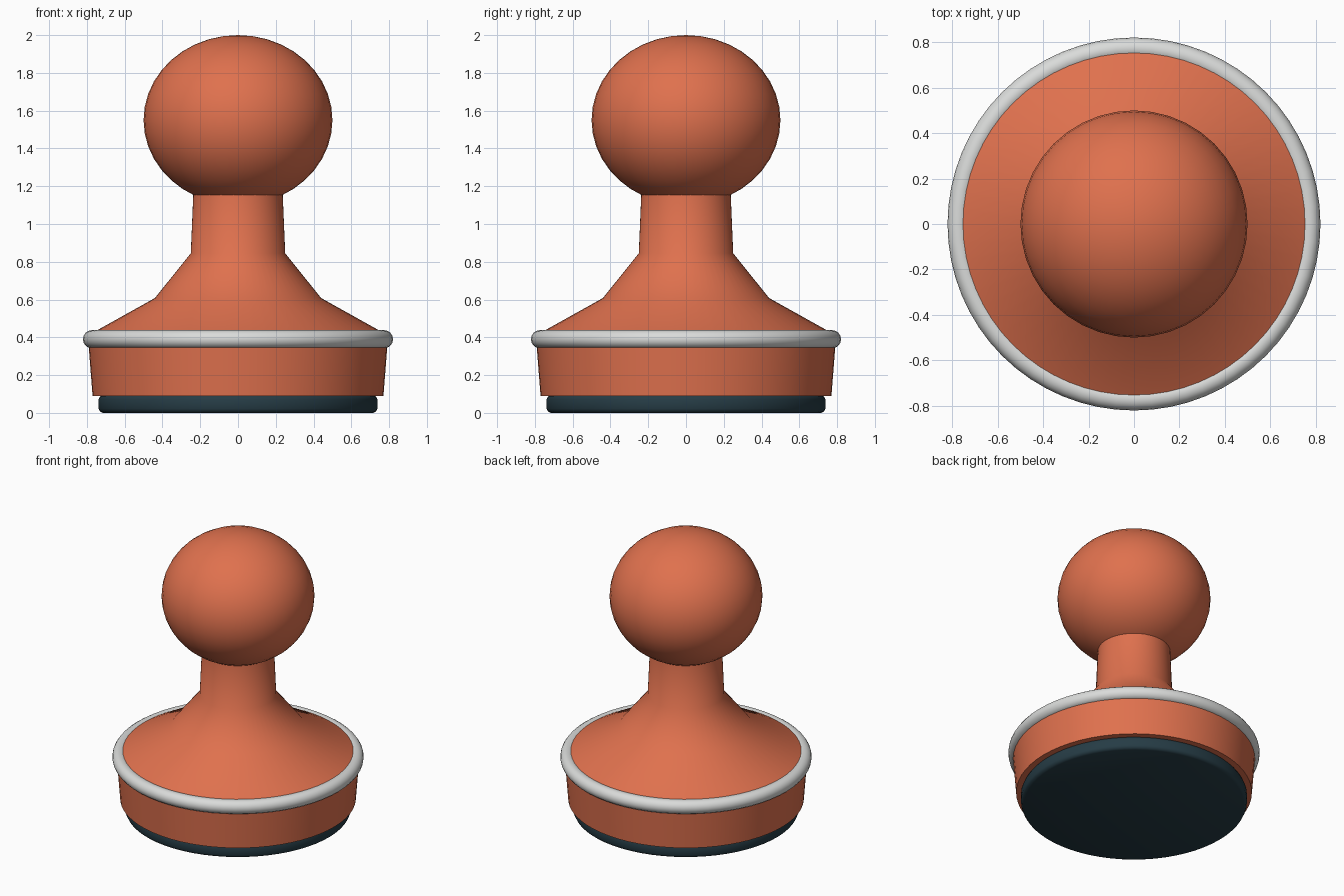
import bpy
import bmesh
from math import cos, sin, pi, radians

cube = bpy.data.objects.get("Cube")
if cube:
    bpy.data.objects.remove(cube, do_unlink=True)


def material(name, rgb):
    mat = bpy.data.materials.new(name)
    mat.use_nodes = True
    mat.diffuse_color = (*rgb, 1)
    mat.node_tree.nodes["Principled BSDF"].inputs["Base Color"].default_value = (*rgb, 1)
    return mat


def finish(obj, name, mat, angle):
    obj.name = obj.data.name = name
    obj.data.materials.append(mat)
    bpy.ops.object.select_all(action="DESELECT")
    obj.select_set(True)
    bpy.context.view_layer.objects.active = obj
    bpy.ops.object.shade_smooth_by_angle(angle=radians(angle))
    return obj


def lathe(name, profile, mat, segments=64, angle=45):
    """Spin a (radius, height) profile around z and cap both ends."""
    bm = bmesh.new()
    rings = [[bm.verts.new((r * cos(2 * pi * i / segments), r * sin(2 * pi * i / segments), z))
              for i in range(segments)] for r, z in profile]
    for low, high in zip(rings, rings[1:]):
        for i in range(segments):
            j = (i + 1) % segments
            bm.faces.new((low[i], low[j], high[j], high[i]))
    bm.faces.new(rings[0][::-1])
    bm.faces.new(rings[-1])
    mesh = bpy.data.meshes.new(name)
    bm.to_mesh(mesh)
    bm.free()
    obj = bpy.data.objects.new(name, mesh)
    bpy.context.collection.objects.link(obj)
    return finish(obj, name, mat, angle)


orange = material("warm orange", (0.74, 0.165, 0.076))
silver = material("light grey", (0.70, 0.71, 0.70))
rubber = material("dark teal rubber", (0.019, 0.045, 0.06))

# Flared body with shoulder and neck
lathe("body", [(0.77, 0.09), (0.795, 0.41), (0.44, 0.608), (0.25, 0.845), (0.235, 1.2)], orange)

# Rubber pad with rounded rims
lathe("stamp_pad", [(0.715, 0), (0.731, 0.007), (0.738, 0.022), (0.738, 0.072),
                    (0.731, 0.087), (0.715, 0.094)], rubber)

# Trim ring around the base
bpy.ops.mesh.primitive_torus_add(major_radius=0.773, minor_radius=0.048, major_segments=64,
                                 minor_segments=16, location=(0, 0, 0.39))
finish(bpy.context.object, "trim_ring", silver, 60)

# Slightly flattened ball handle
bpy.ops.mesh.primitive_uv_sphere_add(segments=40, ring_count=20, radius=0.5, location=(0, 0, 1.55))
knob = bpy.context.object
knob.scale.z = 0.9
finish(knob, "handle_knob", orange, 60)
